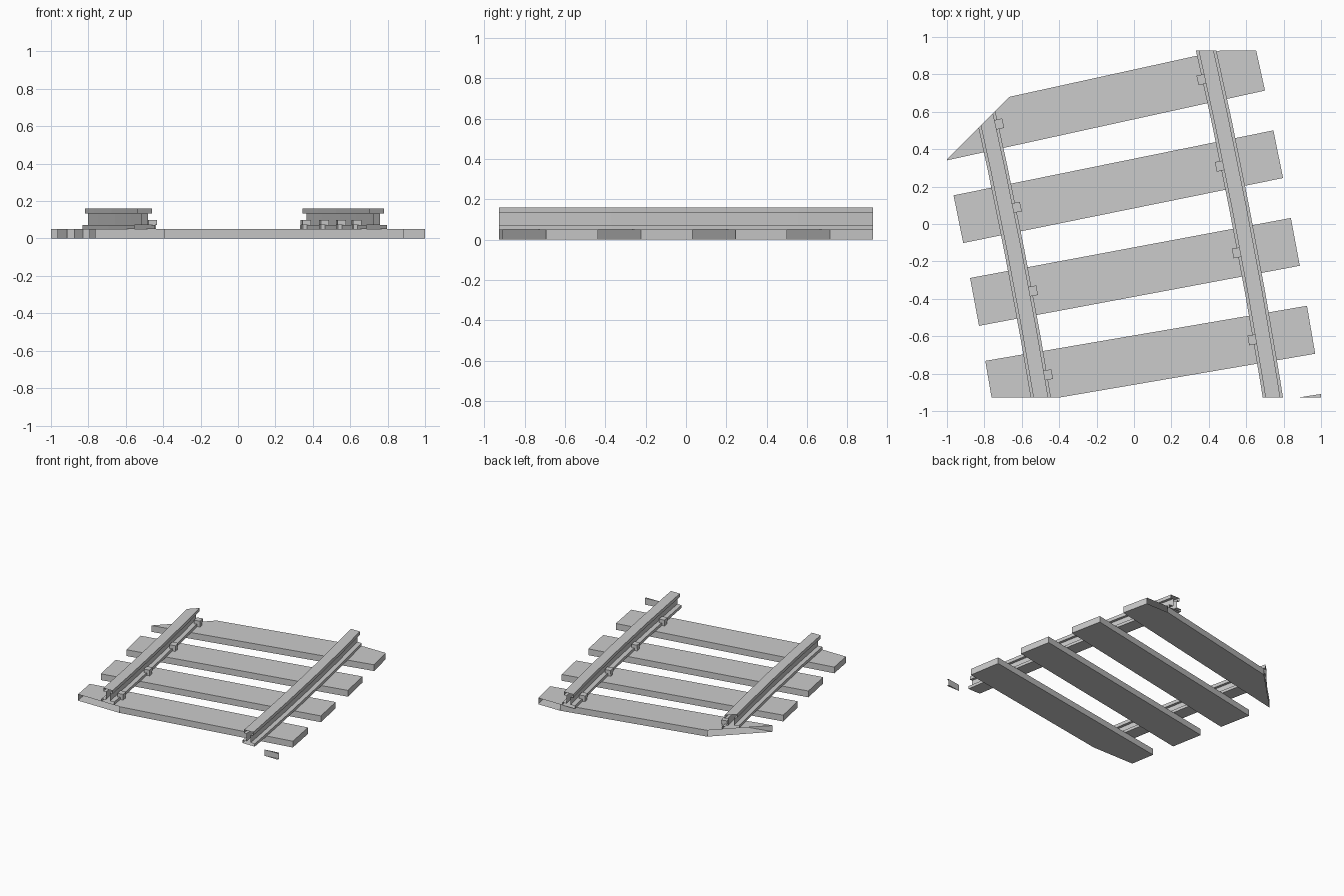
import bpy, bmesh
from math import cos, sin, radians
from mathutils import Matrix, Vector

if "Cube" in bpy.data.objects:
    bpy.data.objects.remove(bpy.data.objects["Cube"])

# Track layout: a gentle arc with sleepers on radial lines
R, A0 = 30.0, radians(10.6)
P0 = Vector((0.005, -0.256, 0))
CENTRE = P0 - R * Vector((cos(A0), sin(A0), 0))
STEP = 0.464
GAUGE = 0.612

# Boundary of the cut-out section: (point, outward normal)
CUTS = [((0, 0.927, 0), (0, 1, 0)), ((0, -0.927, 0), (0, -1, 0)),
        ((1, 0, 0), (1, 0, 0)), ((-1, 0, 0), (-1, 0, 0)),
        ((-1, 0.345, 0), (-1, 1, 0))]


def frame(s):
    """Local x is across the track, local y is along it."""
    a = A0 + s / R
    return (Matrix.Translation(CENTRE + R * Vector((cos(a), sin(a), 0)))
            @ Matrix.Rotation(a, 4, 'Z'))


def finish(name, bm):
    """Clip to the section boundary, leaving the cut ends open."""
    bmesh.ops.recalc_face_normals(bm, faces=bm.faces)
    for co, no in CUTS:
        bmesh.ops.bisect_plane(bm, geom=bm.verts[:] + bm.edges[:] + bm.faces[:],
                               plane_co=co, plane_no=no, clear_outer=True)
    if bm.faces:
        me = bpy.data.meshes.new(name)
        bm.to_mesh(me)
        bpy.context.collection.objects.link(bpy.data.objects.new(name, me))
    bm.free()


def box(bm, mat, x, y, z):
    size = Matrix.Diagonal((x[1] - x[0], y[1] - y[0], z[1] - z[0], 1))
    mid = Matrix.Translation((sum(x) / 2, sum(y) / 2, sum(z) / 2))
    bmesh.ops.create_cube(bm, size=1, matrix=mat @ mid @ size)


# Sleepers (the last one only leaves a small corner)
for k in range(-2, 3):
    bm = bmesh.new()
    box(bm, frame(k * STEP), (-0.8725, 0.8725), (-0.13, 0.13), (0, 0.05))
    finish("sleeper", bm)

# Rails: I-shaped profile swept along the arc
half = [(0.0535, 0.05), (0.0535, 0.072), (0.018, 0.072),
        (0.018, 0.133), (0.039, 0.133), (0.039, 0.16)]
profile = half + [(-x, z) for x, z in reversed(half)]
for side, name in ((-1, "left_rail"), (1, "right_rail")):
    bm = bmesh.new()
    rings = [[bm.verts.new(frame((k + 0.5) * STEP) @ Vector((side * GAUGE + x, 0, z)))
              for x, z in profile] for k in range(-3, 4)]
    n = len(profile)
    for a, b in zip(rings, rings[1:]):
        for i in range(n):
            j = (i + 1) % n
            bm.faces.new((a[i], a[j], b[j], b[i]))
    finish(name, bm)

# Spikes holding the inner foot of each rail
for k in range(-1, 3):
    for side in (-1, 1):
        bm = bmesh.new()
        m = frame(k * STEP)
        box(bm, m, sorted((side * 0.532, side * 0.578)), (-0.026, 0.026), (0.072, 0.1))
        box(bm, m, sorted((side * 0.535, side * 0.558)), (-0.018, 0.018), (0.05, 0.072))
        finish("rail_spike", bm)
